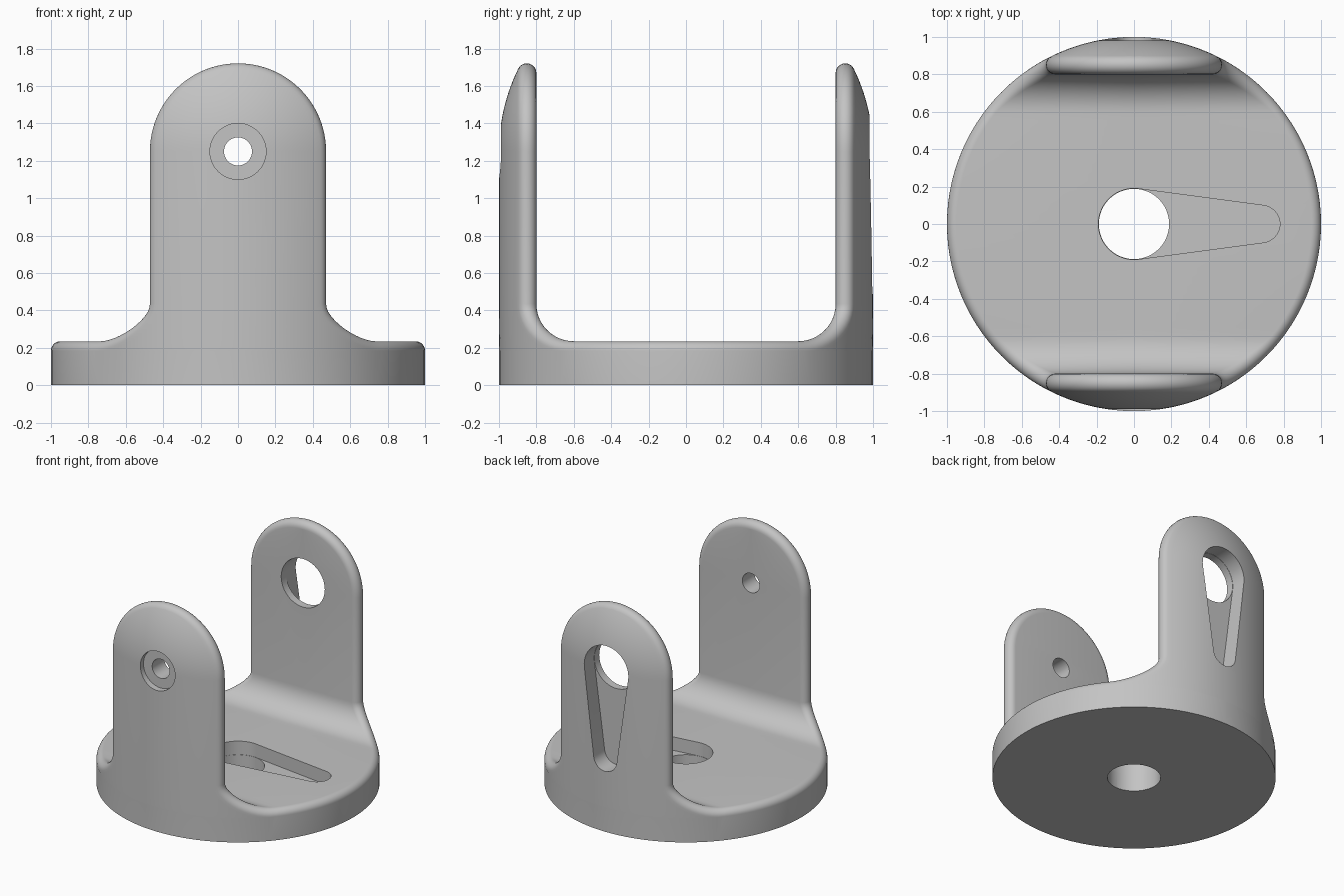
import bpy, bmesh
from math import sin, cos, pi, asin, acos, atan2, hypot
from mathutils import Vector, Matrix

cube = bpy.data.objects.get("Cube")
if cube:
    bpy.data.objects.remove(cube, do_unlink=True)

ROUND = 0.051            # rim rounding
RIM = 1 - ROUND          # radius of the rim's centre line
FLOOR = 0.235            # top of the base plate
PIVOT = 1.25             # height of the arm holes
ARM = 0.8 + ROUND        # centre line of the arm edge
FILLET = 0.2

grey = bpy.data.materials.new("plain_grey")
grey.use_nodes = True
grey.diffuse_color = (0.55, 0.55, 0.55, 1)
grey.node_tree.nodes["Principled BSDF"].inputs["Base Color"].default_value = grey.diffuse_color


def new_object(name, bm):
    bmesh.ops.recalc_face_normals(bm, faces=bm.faces)
    mesh = bpy.data.meshes.new(name)
    bm.to_mesh(mesh)
    bm.free()
    mesh.materials.append(grey)
    obj = bpy.data.objects.new(name, mesh)
    bpy.context.collection.objects.link(obj)
    return obj


def rim_path():
    """Quarter of the rim: centre point and inner surface normal, plus index where the arm begins."""
    path = []
    end = asin(0.6 / RIM)
    for i in range(12):
        a = end * i / 12
        path.append((Vector((RIM * cos(a), RIM * sin(a), FLOOR - ROUND)), Vector((0, 0, 1))))
    start = len(path)
    for i in range(13):                                   # fillet up to the arm
        a = pi / 2 * i / 12
        y = 0.6 + (FILLET + ROUND) * sin(a)
        z = FLOOR + FILLET - (FILLET + ROUND) * cos(a)
        path.append((Vector(((RIM ** 2 - y * y) ** 0.5, y, z)), Vector((0, -sin(a), cos(a)))))
    width = path[-1][0].x
    for i in range(25):                                   # arched top of the arm
        a = pi / 2 * i / 24
        path.append((Vector((width * cos(a), ARM, PIVOT + width * sin(a))), Vector((0, -1, 0))))
    return path, start


def build_body():
    bm = bmesh.new()
    path, start = rim_path()
    rows = []
    for i, (p, inner) in enumerate(path):
        outer = (p - Vector((0, 0, min(p.z, PIVOT)))).normalized()
        if i < start:
            outer = Vector((p.x, p.y, 0)).normalized()
        edge = [p + ROUND * inner.slerp(outer, k / 10) for k in range(11)]
        points = [Vector((0, edge[0].y, edge[0].z))] + edge
        if i >= start:                                    # outer wall of the arm
            q = edge[-1]
            a0, r = atan2(q.y, q.x), hypot(q.x, q.y)
            for k in range(1, 17):
                a = a0 + (pi / 2 - a0) * k / 16
                points.append(Vector((r * cos(a), r * sin(a), q.z)))
        rows.append([bm.verts.new(v) for v in points])
    for a, b in zip(rows, rows[1:]):
        for k in range(min(len(a), len(b)) - 1):
            bm.faces.new((a[k], a[k + 1], b[k + 1], b[k]))
    # Base wall and underside
    wall = [r[-1] for r in rows[:start]] + rows[start][11:]
    foot = [bm.verts.new((v.co.x, v.co.y, 0)) for v in wall]
    for k in range(len(wall) - 1):
        bm.faces.new((wall[k], wall[k + 1], foot[k + 1], foot[k]))
    bm.faces.new(foot + [bm.verts.new((0, 0, 0))])
    bmesh.ops.remove_doubles(bm, verts=bm.verts, dist=0.0002)
    obj = new_object("bracket_body", bm)
    mirror = obj.modifiers.new("Mirror", "MIRROR")
    mirror.use_axis = (True, True, False)
    mirror.merge_threshold = 0.0005
    return obj


def arc(radius, a, b, centre=0.0, steps=48):
    return [(centre + radius * cos(a + (b - a) * i / steps),
             radius * sin(a + (b - a) * i / steps)) for i in range(steps + 1)]


def circle(radius):
    return arc(radius, 0, 2 * pi)[:-1]


def keyhole():
    """Tapered slot, wide round end at the origin."""
    big, small, length = 0.19, 0.1, 0.68
    t = acos((big - small) / length)
    return arc(big, t, 2 * pi - t) + arc(small, -t, t, length, 24)


def cutter(name, outline, depth, origin, u, w):
    u, w = Vector(u), Vector(w)
    v = w.cross(u)
    place = Matrix.Translation(origin) @ Matrix((u, v, w)).transposed().to_4x4()
    bm = bmesh.new()
    face = bm.faces.new([bm.verts.new((x, y, 0)) for x, y in outline])
    top = bmesh.ops.extrude_face_region(bm, geom=[face])["geom"]
    bmesh.ops.translate(bm, vec=(0, 0, depth), verts=[g for g in top if isinstance(g, bmesh.types.BMVert)])
    bm.transform(place)
    obj = new_object(name, bm)
    obj.hide_render = True
    return obj


body = build_body()
X, Y, Z, DOWN = (1, 0, 0), (0, 1, 0), (0, 0, 1), (0, 0, -1)
cutters = [
    cutter("base_slot", keyhole(), 0.4, (0, 0, 0.13), X, Z),
    cutter("base_hole", circle(0.188), 0.4, (0, 0, -0.2), X, Z),
    cutter("back_slot", keyhole(), 0.4, (0, 0.86, PIVOT), DOWN, Y),
    cutter("back_hole", circle(0.188), 0.4, (0, 0.6, PIVOT), DOWN, Y),
    cutter("front_recess", circle(0.15), 0.25, (0, -1.2, PIVOT), DOWN, Y),
    cutter("front_hole", circle(0.075), 0.5, (0, -1.1, PIVOT), DOWN, Y),
]
for c in cutters:
    cut = body.modifiers.new(c.name, "BOOLEAN")
    cut.operation = "DIFFERENCE"
    cut.solver = "EXACT"
    cut.object = c

# Apply the cuts, drop the helpers and smooth
bpy.ops.object.select_all(action="DESELECT")
bpy.context.view_layer.objects.active = body
body.select_set(True)
for m in list(body.modifiers):
    bpy.ops.object.modifier_apply(modifier=m.name)
for c in cutters:
    bpy.data.objects.remove(c, do_unlink=True)
bpy.ops.object.shade_smooth_by_angle(angle=0.6)
